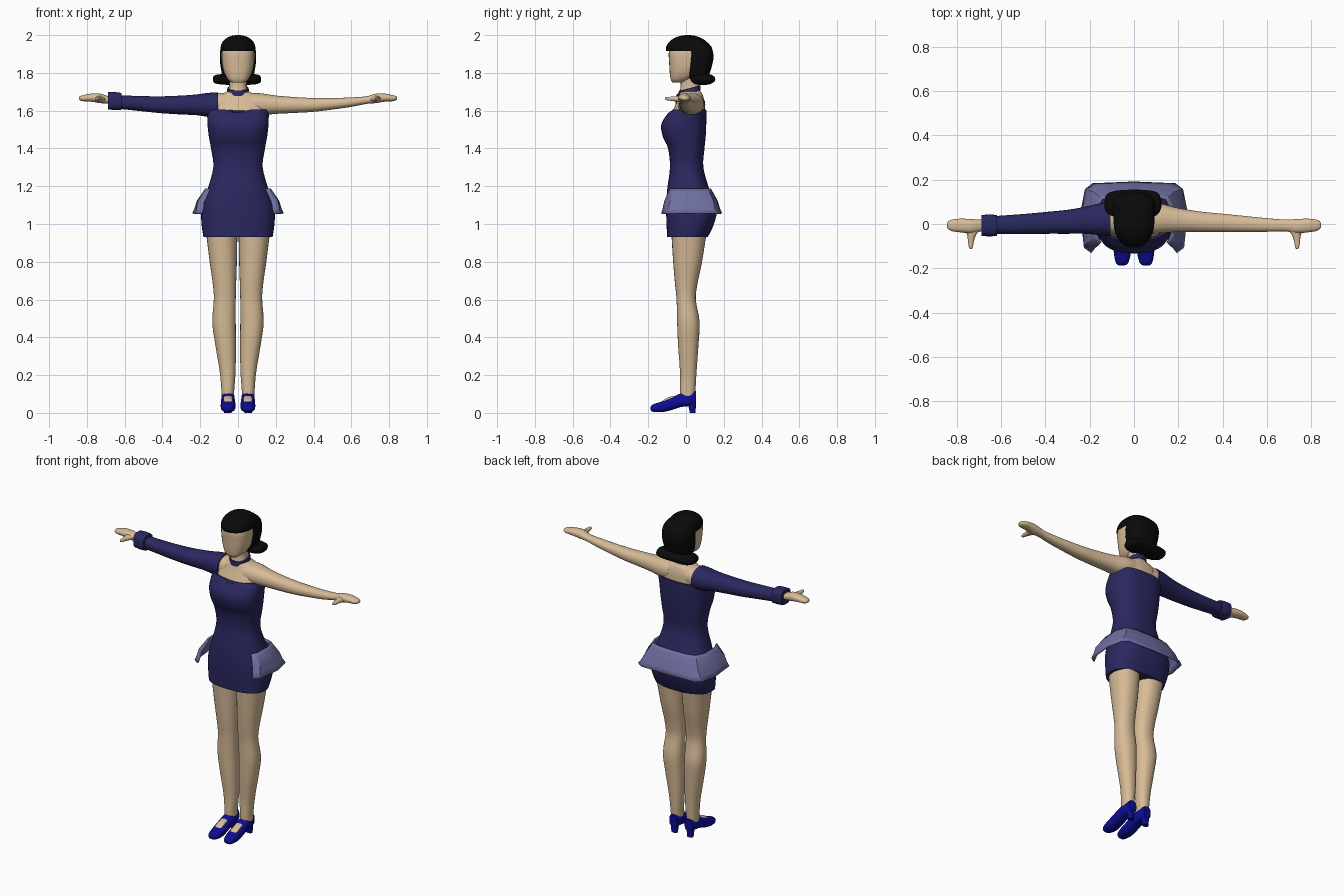
import bpy, bmesh, math


def material(name, rgb):
    m = bpy.data.materials.new(name)
    m.diffuse_color = (*rgb, 1)
    return m


SKIN = material("skin", (0.68, 0.50, 0.31))
NAVY = material("navy_cloth", (0.023, 0.021, 0.115))
LILAC = material("lilac_cloth", (0.16, 0.16, 0.36))
BLACK = material("black_hair", (0.003, 0.003, 0.003))
BLUE = material("blue_leather", (0.004, 0.004, 0.30))


def finish(name, bm, mat, mirror=False, angle=40):
    bmesh.ops.recalc_face_normals(bm, faces=bm.faces)
    me = bpy.data.meshes.new(name)
    bm.to_mesh(me)
    bm.free()
    ob = bpy.data.objects.new(name, me)
    bpy.context.collection.objects.link(ob)
    me.materials.append(mat)
    if mirror:
        ob.modifiers.new("mirror", 'MIRROR')
    bpy.ops.object.select_all(action='DESELECT')
    ob.select_set(True)
    bpy.context.view_layer.objects.active = ob
    bpy.ops.object.shade_smooth_by_angle(angle=math.radians(angle))
    return ob


def spline(keys, steps):
    """Catmull-Rom through tuples of numbers."""
    out = []
    for i in range(len(keys) - 1):
        p0, p1, p2 = keys[max(i - 1, 0)], keys[i], keys[i + 1]
        p3 = keys[min(i + 2, len(keys) - 1)]
        for s in range(steps):
            t = s / steps
            out.append([0.5 * (2 * b + (c - a) * t + (2 * a - 5 * b + 4 * c - d) * t * t
                               + (3 * b - a - 3 * c + d) * t ** 3)
                        for a, b, c, d in zip(p0, p1, p2, p3)])
    return out + [list(keys[-1])]


def loft(name, axis, keys, mat, mirror=False, n=28, power=2.2, steps=4):
    """Keys are (position on axis, u min, u max, v min, v max); u, v are the other two axes in order."""
    bm = bmesh.new()
    rings = []
    for t, u0, u1, v0, v1 in spline(keys, steps):
        ring = []
        for k in range(n):
            a = 2 * math.pi * k / n
            c, s = math.cos(a), math.sin(a)
            u = (u0 + u1) / 2 + (u1 - u0) / 2 * math.copysign(abs(c) ** (2 / power), c)
            v = (v0 + v1) / 2 + (v1 - v0) / 2 * math.copysign(abs(s) ** (2 / power), s)
            co = {'x': (t, u, v), 'y': (u, t, v), 'z': (u, v, t)}[axis]
            ring.append(bm.verts.new(co))
        rings.append(ring)
    for r, q in zip(rings, rings[1:]):
        for k in range(n):
            bm.faces.new((r[k], r[(k + 1) % n], q[(k + 1) % n], q[k]))
    bm.faces.new(rings[0])
    bm.faces.new(rings[-1])
    return finish(name, bm, mat, mirror)


def sym(z, w, y0, y1):
    return (z, -w, w, y0, y1)


# Dress body with a sweetheart dip at the front of the neckline
dress = loft("dress", 'z', [
    sym(0.93, .183, -.10, .115), sym(1.0, .193, -.103, .148), sym(1.08, .193, -.105, .162),
    sym(1.18, .162, -.10, .125), sym(1.30, .131, -.085, .092), sym(1.40, .143, -.095, .098),
    sym(1.46, .154, -.122, .104), sym(1.52, .161, -.132, .107), sym(1.57, .163, -.108, .108),
    sym(1.605, .164, -.076, .107)], NAVY, n=40, power=2.5)
for v in dress.data.vertices:
    if v.co.z > 1.595 and v.co.y < 0:
        v.co.z -= 0.022 * max(0, 1 - abs(v.co.x) / 0.05)

# Shoulders and neck
loft("chest_and_neck", 'z', [
    sym(1.54, .150, -.10, .098), sym(1.60, .156, -.070, .100), sym(1.65, .145, -.048, .097),
    sym(1.685, .095, -.036, .088), sym(1.705, .054, -.032, .075), sym(1.74, .046, -.028, .07),
    sym(1.80, .046, -.028, .07)], SKIN, n=36)

# Arms and hands
loft("arm", 'x', [
    (.06, -.045, .095, 1.58, 1.695), (.12, -.042, .092, 1.575, 1.692), (.20, -.036, .072, 1.583, 1.680),
    (.30, -.036, .056, 1.588, 1.672), (.40, -.036, .046, 1.594, 1.667), (.50, -.036, .036, 1.606, 1.667),
    (.60, -.035, .026, 1.620, 1.670), (.68, -.033, .020, 1.636, 1.676), (.73, -.042, .022, 1.640, 1.690),
    (.78, -.038, .024, 1.648, 1.690), (.82, -.032, .020, 1.650, 1.682), (.838, -.022, .012, 1.656, 1.676),
    (.843, -.010, 0, 1.662, 1.670)], SKIN, mirror=True)
loft("thumb", 'y', [
    (-.02, .69, .765, 1.645, 1.68), (-.05, .712, .752, 1.648, 1.677), (-.08, .722, .748, 1.652, 1.674),
    (-.105, .726, .744, 1.656, 1.672), (-.112, .731, .739, 1.660, 1.668)], SKIN, mirror=True, n=14)

# Single sleeve with its cuff
loft("sleeve", 'x', [
    (-.105, -.056, .102, 1.565, 1.697), (-.16, -.05, .092, 1.568, 1.694), (-.22, -.044, .078, 1.576, 1.686),
    (-.30, -.044, .064, 1.580, 1.680), (-.40, -.044, .054, 1.586, 1.676), (-.50, -.045, .045, 1.596, 1.677),
    (-.65, -.044, .034, 1.612, 1.682)], NAVY)
loft("cuff", 'x', [(-.618, -.053, .040, 1.603, 1.694), (-.65, -.056, .043, 1.603, 1.698),
                   (-.688, -.053, .040, 1.607, 1.698)], NAVY, power=3)

# Choker, tilted up towards the back
choker = loft("choker", 'z', [sym(1.693, .060, -.040, .078), sym(1.720, .056, -.038, .076)], NAVY, steps=1)
for v in choker.data.vertices:
    v.co.z += 0.25 * (v.co.y - 0.02)

# Head
loft("face", 'z', [
    sym(1.748, .030, -.072, -.02), sym(1.765, .054, -.081, .02), sym(1.80, .073, -.086, .07),
    sym(1.85, .084, -.089, .09), sym(1.91, .086, -.091, .09), sym(1.96, .075, -.075, .09)], SKIN, power=2.6)
loft("hair_back", 'z', [
    sym(1.755, .060, .025, .10), sym(1.79, .083, .004, .122), sym(1.84, .093, -.002, .138),
    sym(1.89, .096, .0, .146), sym(1.94, .090, .0, .132), sym(1.97, .07, .0, .10)], BLACK, power=2.7)
loft("hair_top", 'z', [
    sym(1.915, .091, -.106, .140), sym(1.935, .092, -.106, .136), sym(1.96, .084, -.092, .115),
    sym(1.982, .064, -.066, .085), sym(1.996, .035, -.03, .05), sym(2.0, .008, .0, .02)], BLACK)
loft("hair_roll", 'x', [
    (-.133, .075, .105, 1.757, 1.775), (-.122, .05, .135, 1.745, 1.788), (-.08, .03, .15, 1.738, 1.794),
    (0, .025, .155, 1.736, 1.797), (.08, .03, .15, 1.738, 1.794), (.112, .05, .135, 1.745, 1.788),
    (.123, .075, .105, 1.757, 1.775)], BLACK)

# Legs
loft("leg", 'z', [
    (.06, .022, .086, -.03, .045), (.12, .020, .088, -.032, .050), (.22, .013, .097, -.032, .056),
    (.36, .011, .120, -.042, .066), (.48, .012, .136, -.047, .072), (.60, .012, .128, -.050, .052),
    (.68, .010, .133, -.058, .060), (.80, .006, .150, -.068, .085), (.96, .003, .170, -.078, .11)],
    SKIN, mirror=True)

# Shoes, with the instep showing in front of the strap
loft("shoe", 'y', [
    (-.187, .042, .068, .015, .032), (-.175, .026, .082, .006, .045), (-.13, .014, .091, .004, .060),
    (-.08, .014, .091, .014, .080), (-.03, .017, .089, .030, .102), (.02, .019, .087, .036, .115),
    (.054, .028, .078, .040, .115)], BLUE, mirror=True, power=2.6)
loft("heel", 'z', [(.0, .034, .074, .02, .05), (.03, .032, .076, .014, .052), (.07, .026, .080, .005, .054)],
     BLUE, mirror=True, n=16)
loft("instep", 'y', [
    (-.132, .034, .071, .04, .056), (-.112, .029, .076, .04, .073), (-.08, .029, .076, .05, .087),
    (-.058, .029, .076, .06, .090)], SKIN, mirror=True, n=16, power=3)

# Peplum: flared band open at the front, swept through three heights
top = [(.150, -.085), (.168, -.05), (.170, .06), (.145, .112), (.09, .126), (0, .128)]
mid = [(.178, -.112), (.208, -.082), (.214, .06), (.180, .142), (.11, .160), (0, .164)]
low = [(.190, -.128), (.222, -.105), (.238, .05), (.218, .155), (.185, .180), (0, .187)]
bm = bmesh.new()
rows = []
for z, pts in ((1.185, top), (1.165, [(a * .7 + c * .3, b * .7 + d * .3) for (a, b), (c, d) in zip(top, mid)]),
               (1.12, mid), (1.08, [((a + c) / 2, (b + d) / 2) for (a, b), (c, d) in zip(mid, low)]), (1.055, low)):
    path = pts + [(-x, y) for x, y in reversed(pts[:-1])]
    rows.append([bm.verts.new((x, y, z)) for x, y in path])
for r, q in zip(rows, rows[1:]):
    for k in range(len(r) - 1):
        bm.faces.new((r[k], r[k + 1], q[k + 1], q[k]))
peplum = finish("peplum", bm, LILAC, angle=30)
solid = peplum.modifiers.new("thickness", 'SOLIDIFY')
solid.thickness = 0.01
solid.offset = 0
